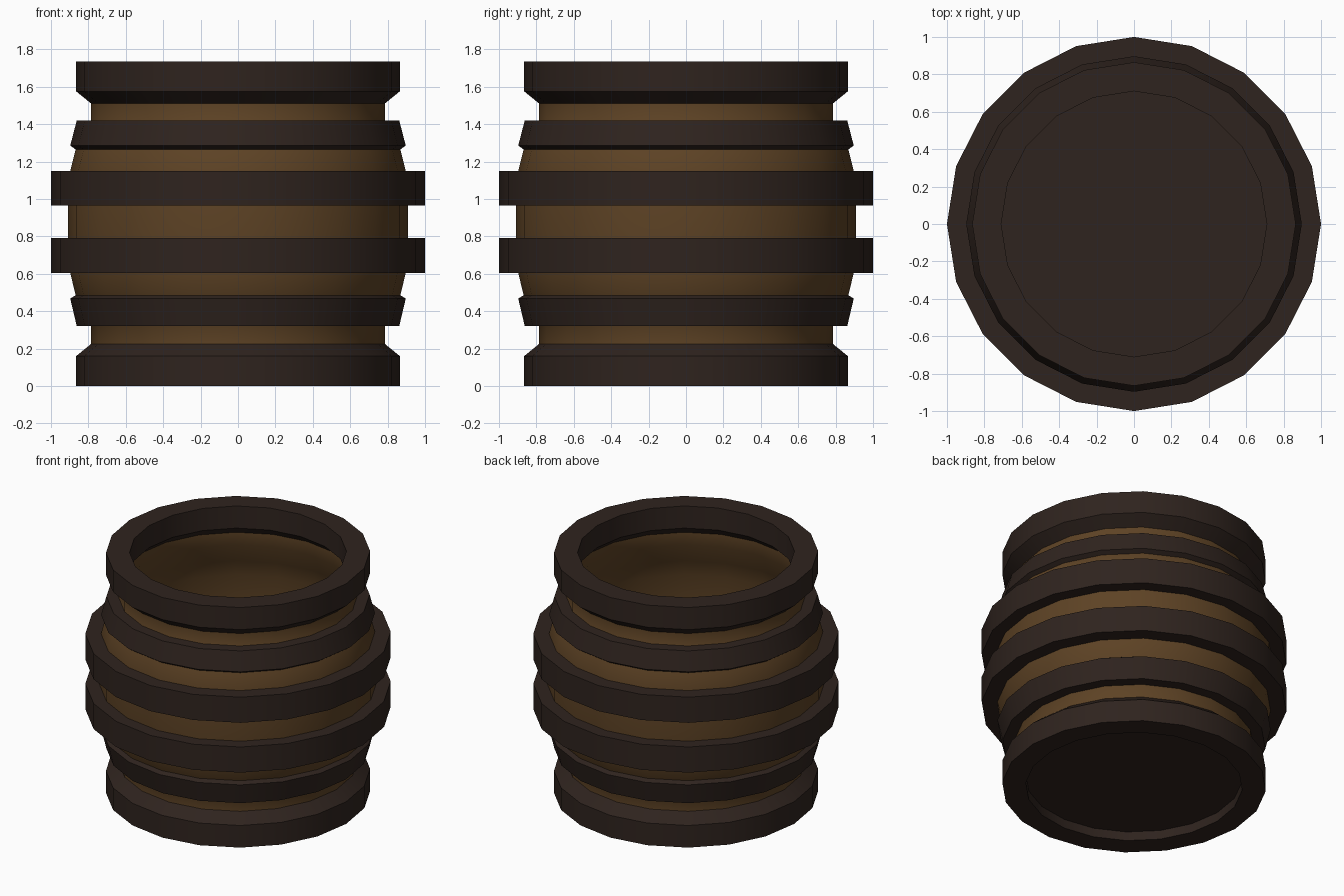
import bpy, bmesh, math

if "Cube" in bpy.data.objects:
    bpy.data.objects.remove(bpy.data.objects["Cube"])

SIDES = 20


def material(name, color):
    m = bpy.data.materials.new(name)
    m.diffuse_color = color
    m.use_nodes = True
    m.node_tree.nodes["Principled BSDF"].inputs["Base Color"].default_value = m.diffuse_color
    return m


WOOD = material("wood", (0.11, 0.055, 0.018, 1))
IRON = material("dark_iron", (0.028, 0.017, 0.013, 1))


def lathe(name, profile, mat, closed=False):
    """Revolve (radius, z) points, listed bottom to top on the outside."""
    bm = bmesh.new()
    rings = []
    for r, z in profile:
        if r == 0:
            rings.append([bm.verts.new((0, 0, z))] * SIDES)
        else:
            rings.append([bm.verts.new((r * math.cos(a), r * math.sin(a), z))
                          for a in (2 * math.pi * i / SIDES for i in range(SIDES))])
    pairs = list(zip(rings, rings[1:]))
    if closed:
        pairs.append((rings[-1], rings[0]))
    for low, high in pairs:
        for i in range(SIDES):
            j = (i + 1) % SIDES
            quad = [low[i], low[j], high[j], high[i]]
            bm.faces.new(list(dict.fromkeys(quad)))
    mesh = bpy.data.meshes.new(name)
    bm.to_mesh(mesh)
    bm.free()
    mesh.materials.append(mat)
    ob = bpy.data.objects.new(name, mesh)
    bpy.context.collection.objects.link(ob)
    bpy.ops.object.select_all(action='DESELECT')
    ob.select_set(True)
    bpy.context.view_layer.objects.active = ob
    bpy.ops.object.shade_smooth_by_angle(angle=math.radians(30))
    return ob


# Thin bulging wooden wall, open at the top
lathe("stave_wall", [(0.785, 0.22), (0.785, 0.32), (0.868, 0.485), (0.897, 0.605),
                     (0.91, 0.79), (0.91, 0.965), (0.897, 1.15), (0.868, 1.265),
                     (0.785, 1.42), (0.785, 1.51)], WOOD)

# End rims: thick rings pinched onto the edge of the wall
lathe("bottom_rim", [(0.71, 0), (0.865, 0), (0.865, 0.16), (0.785, 0.225), (0.71, 0.16)],
      IRON, closed=True)
lathe("top_rim", [(0.785, 1.51), (0.865, 1.575), (0.865, 1.735), (0.79, 1.735),
                  (0.71, 1.735), (0.71, 1.575)], IRON, closed=True)

# Hoops around the wall
lathe("lower_hoop", [(0.785, 0.32), (0.862, 0.32), (0.897, 0.468), (0.868, 0.485)], IRON)
lathe("lower_middle_hoop", [(0.897, 0.605), (1, 0.605), (1, 0.79), (0.91, 0.79)], IRON)
lathe("upper_middle_hoop", [(0.91, 0.965), (1, 0.965), (1, 1.15), (0.897, 1.15)], IRON)
lathe("upper_hoop", [(0.868, 1.265), (0.897, 1.285), (0.862, 1.42), (0.785, 1.42)], IRON)

# Recessed floor
lathe("floor", [(0, 0.065), (0.712, 0.065), (0.712, 0.1), (0, 0.1)], IRON)
